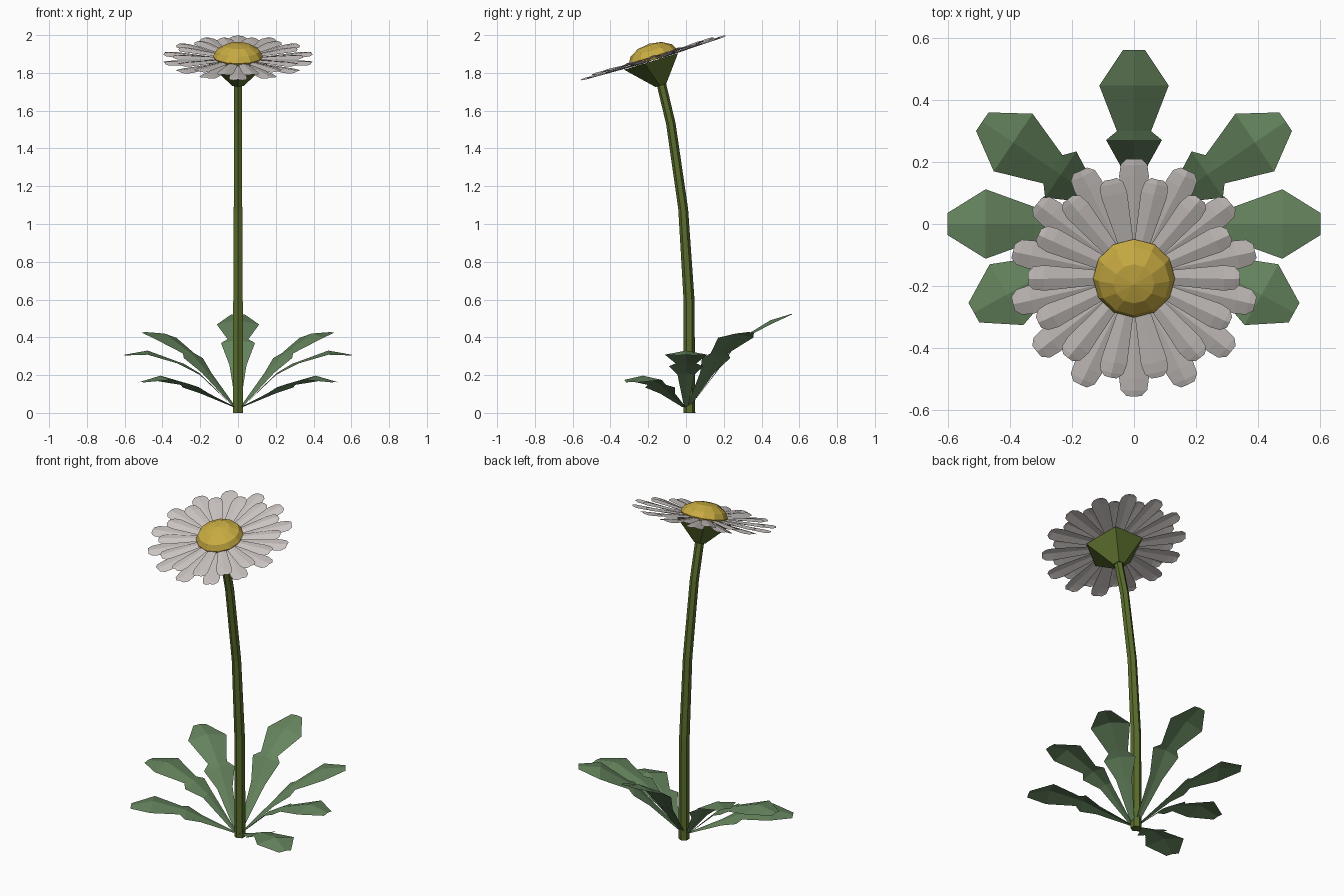
import bpy, bmesh, math
from mathutils import Matrix, Vector

if "Cube" in bpy.data.objects:
    bpy.data.objects.remove(bpy.data.objects["Cube"])


def material(name, rgb):
    m = bpy.data.materials.new(name)
    m.diffuse_color = (*rgb, 1)
    m.use_nodes = True
    m.node_tree.nodes["Principled BSDF"].inputs["Base Color"].default_value = m.diffuse_color
    return m


STEM = material("stem green", (0.10, 0.15, 0.025))
LEAF = material("leaf green", (0.13, 0.23, 0.11))
WHITE = material("petal white", (0.60, 0.56, 0.54))
YELLOW = material("centre yellow", (0.58, 0.41, 0.055))


def finish(name, bm, mat, matrix=Matrix()):
    bm.transform(matrix)
    me = bpy.data.meshes.new(name)
    bm.to_mesh(me)
    bm.free()
    me.materials.append(mat)
    ob = bpy.data.objects.new(name, me)
    bpy.context.collection.objects.link(ob)
    return ob


def blade(bm, rows, angle):
    """Folded strip: rows of (distance, half width, height, edge drop)."""
    turn = Matrix.Rotation(math.radians(angle), 3, 'Z')
    grid = [[bm.verts.new(turn @ Vector((r, s * w, z - abs(s) * drop)))
             for s in (-1, 0, 1)] for r, w, z, drop in rows]
    for a, b in zip(grid, grid[1:]):
        for j in (0, 1):
            bm.faces.new((a[j], b[j], b[j + 1], a[j + 1]))


def loft(bm, rings, cap_start=True, cap_end=True):
    """Skin a list of closed vertex rings."""
    loops = [[bm.verts.new(p) for p in ring] for ring in rings]
    n = len(loops[0])
    for a, b in zip(loops, loops[1:]):
        for i in range(n):
            k = (i + 1) % n
            bm.faces.new((a[i], a[k], b[k], b[i]))
    if cap_start:
        bm.faces.new(loops[0][::-1])
    if cap_end:
        bm.faces.new(loops[-1])


def ring(n, radius, centre=(0, 0, 0), tilt=0.0):
    """Regular polygon with its first corner to the front."""
    rot = Matrix.Rotation(tilt, 3, 'X')
    return [Vector(centre) + rot @ Vector((radius * math.sin(a), -radius * math.cos(a), 0))
            for a in (2 * math.pi * i / n for i in range(n))]


# Stem: six-sided tube bending forward
bm = bmesh.new()
path = [(0.018, 0, 0.031, 0), (0.016, 0.6, 0.029, 0.03), (-0.015, 1.08, 0.026, 0.1),
        (-0.080, 1.53, 0.025, 0.2), (-0.135, 1.76, 0.025, 0.27)]
loft(bm, [ring(6, r, (0, y, z), t) for y, z, r, t in path])
finish("stem", bm, STEM)

# Calyx: five-sided cup under the flower
TILT = math.radians(17)
HEAD = Matrix.Translation((0, -0.17, 1.87)) @ Matrix.Rotation(TILT, 4, 'X')
bm = bmesh.new()
loft(bm, [ring(5, 0.033, (0, -0.13, 1.735), TILT), ring(5, 0.165, (0, -0.17, 1.865), TILT)])
finish("calyx", bm, STEM)

# Petals: long lower layer and short upper layer, 14 each
layers = (
    ("lower_petals", 0, [(0.07, 0.022, -0.001, 0.003), (0.34, 0.048, 0.013, 0.009),
                         (0.38, 0.043, 0.015, 0.010), (0.40, 0.024, 0.012, 0.004)]),
    ("upper_petals", 0.5, [(0.07, 0.020, 0.010, 0.003), (0.29, 0.043, 0.023, 0.009),
                           (0.325, 0.038, 0.024, 0.010), (0.342, 0.020, 0.021, 0.004)]))
for name, offset, rows in layers:
    bm = bmesh.new()
    for i in range(14):
        blade(bm, rows, 90 + (i + offset) * 360 / 14)
    finish(name, bm, WHITE, HEAD)

# Flower centre: low faceted dome
bm = bmesh.new()
loft(bm, [ring(12, r, (0, 0, z)) for r, z in
          ((0.122, 0.0), (0.132, 0.018), (0.115, 0.050), (0.066, 0.078))], True, False)
bm.verts.ensure_lookup_table()
top = bm.verts.new((0, 0, 0.088))
last = bm.verts[36:48]
for i in range(12):
    bm.faces.new((last[i], last[(i + 1) % 12], top))
finish("flower_centre", bm, YELLOW, HEAD)

# Leaves: waisted outline shared by all; each direction has its own rise and reach
OUTLINE = [(0.02, 0.010, 0), (0.20, 0.045, 0.008), (0.285, 0.090, 0.015),
           (0.315, 0.055, 0.010), (0.47, 0.112, 0.022), (0.59, 0.036, 0.004)]
leaves = {
    "back_leaf": (90, 0.95, (0.03, 0.26, 0.385, 0.40, 0.49, 0.525)),
    "rear_side_leaf": (34, 1.0, (0.03, 0.22, 0.305, 0.325, 0.42, 0.428)),
    "side_leaf": (0, 1.018, (0.03, 0.21, 0.262, 0.272, 0.33, 0.308)),
    "front_side_leaf": (-29, 1.0, (0.03, 0.11, 0.150, 0.158, 0.197, 0.165)),
}
for name, (angle, reach, heights) in leaves.items():
    rows = [(r * reach, w, z, d) for (r, w, d), z in zip(OUTLINE, heights)]
    for a in sorted({angle, 180 - angle}):
        bm = bmesh.new()
        blade(bm, rows, a)
        finish(name, bm, LEAF)
